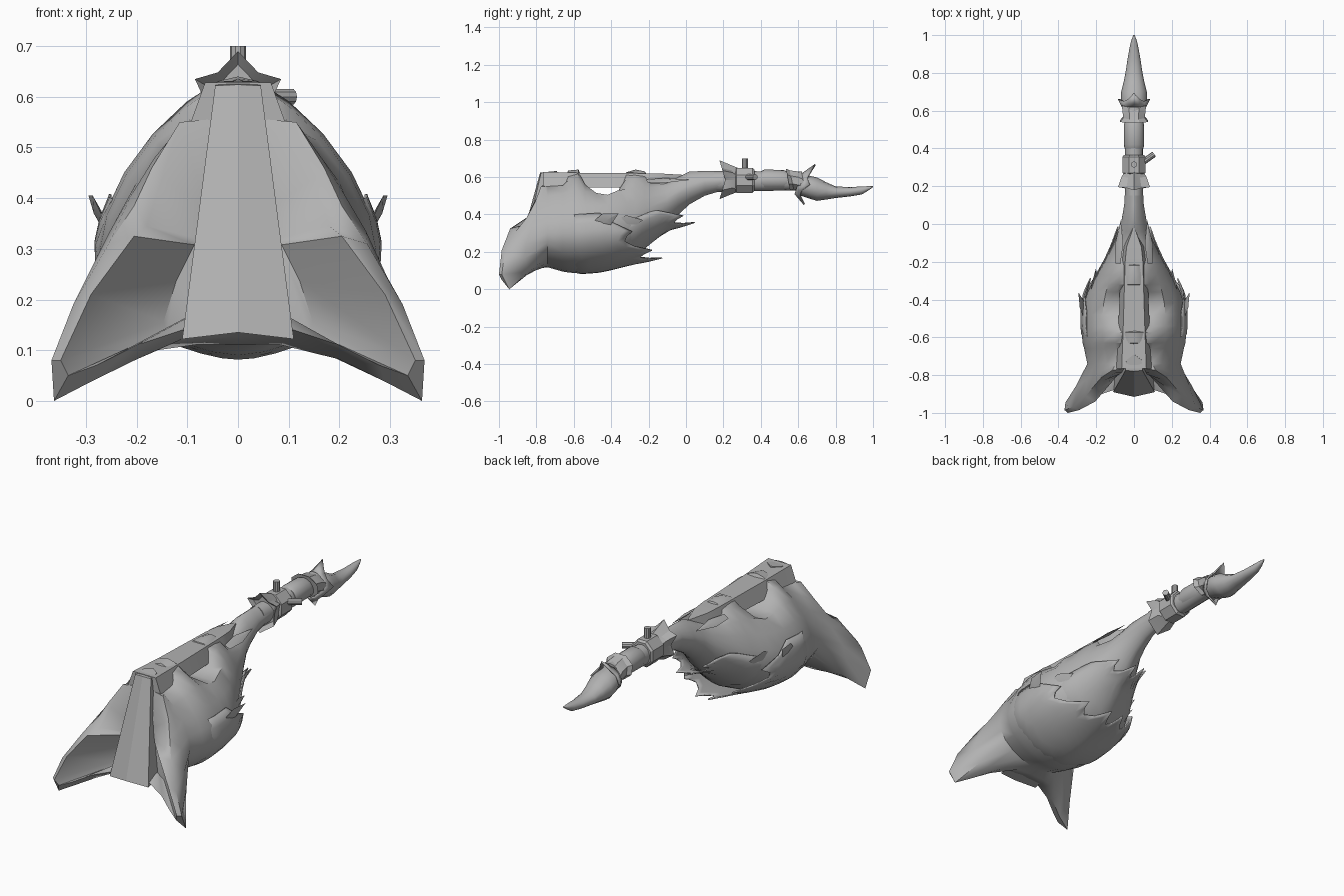
import bpy, bmesh, math
from mathutils import Vector

if "Cube" in bpy.data.objects:
    bpy.data.objects.remove(bpy.data.objects["Cube"])

grey = bpy.data.materials.new("plain_grey")
grey.diffuse_color = (0.45, 0.45, 0.45, 1)
grey.use_nodes = True
grey.node_tree.nodes["Principled BSDF"].inputs["Base Color"].default_value = grey.diffuse_color


def make(name, verts, faces, angle=35):
    me = bpy.data.meshes.new(name)
    me.from_pydata([tuple(v) for v in verts], [], faces)
    bm = bmesh.new()
    bm.from_mesh(me)
    bmesh.ops.remove_doubles(bm, verts=bm.verts, dist=0.0004)
    bmesh.ops.recalc_face_normals(bm, faces=bm.faces)
    bm.to_mesh(me)
    bm.free()
    ob = bpy.data.objects.new(name, me)
    bpy.context.collection.objects.link(ob)
    me.materials.append(grey)
    bpy.ops.object.select_all(action='DESELECT')
    ob.select_set(True)
    bpy.context.view_layer.objects.active = ob
    bpy.ops.object.shade_smooth_by_angle(angle=math.radians(angle))
    return ob


def loft(name, rings, angle=35, caps=True):
    n = len(rings[0])
    verts = [p for r in rings for p in r]
    faces = [(i * n + j, i * n + (j + 1) % n, (i + 1) * n + (j + 1) % n, (i + 1) * n + j)
             for i in range(len(rings) - 1) for j in range(n)]
    if caps:
        faces += [tuple(range(n)), tuple(range(len(verts) - n, len(verts)))]
    return make(name, verts, faces, angle)


def mirror_ring(half):
    return half + [(-x, y, z) for x, y, z in half[-2:0:-1]]


def curve_point(sec, t):
    """Point on an egg section; t runs 0 (top) to 1 (bottom)."""
    y, w, top, bot, mid, cap = sec
    a = math.pi * (0.5 - t)
    p = 1.45 if a > 0 else 1.2
    x = w * max(math.cos(a), 0) ** p
    s = math.sin(a)
    z = mid + (top - mid) * s ** 1.2 if a > 0 else mid + (mid - bot) * s
    return (x, y, min(z, cap))


def lerp_sec(table, y):
    for a, b in zip(table, table[1:]):
        if y <= b[0]:
            k = max((y - a[0]) / (b[0] - a[0]), 0)
            return [y] + [p + (q - p) * k for p, q in zip(a[1:], b[1:])]
    return [y] + list(table[-1][1:])


# body: y, half width, top, bottom, widest height, flat cap height
body = [(-.74, .247, .60, .118, .30, .55), (-.66, .264, .62, .095, .30, .555),
        (-.63, .272, .635, .09, .30, .635), (-.575, .277, .645, .085, .30, .64),
        (-.54, .278, .64, .086, .30, .56), (-.48, .275, .64, .09, .30, .515),
        (-.42, .265, .64, .105, .31, .505), (-.36, .245, .64, .13, .32, .53),
        (-.32, .225, .64, .15, .33, .625), (-.27, .20, .64, .18, .35, .64),
        (-.22, .172, .635, .225, .38, .63), (-.19, .152, .62, .25, .40, .57),
        (-.10, .105, .60, .33, .46, .57), (-.04, .08, .61, .40, .51, .60),
        (.02, .066, .63, .455, .54, .64), (.10, .052, .632, .50, .57, .64),
        (.20, .046, .632, .53, .58, .64)]
N = 12
rim_outer = [(0, -.76, .56), (.06, -.765, .555), (.115, -.775, .55), (.17, -.81, .46),
             (.205, -.85, .385), (.255, -.91, .31), (.325, -.97, .19), (.368, -.985, .08),
             (.363, -.945, 0), (.29, -.92, .038), (.20, -.87, .082), (.11, -.84, .122), (0, -.83, .128)]
rim_inner = [(0, -.775, .51), (.06, -.775, .51), (.10, -.79, .505), (.15, -.825, .44),
             (.18, -.87, .345), (.205, -.94, .325), (.29, -.985, .21), (.35, -1, .08),
             (.335, -.985, .05), (.28, -.955, .07), (.20, -.91, .11), (.11, -.88, .14), (0, -.87, .145)]
cavity = [(x * .42, -.785 + .1 * (y + .78), .28 + (z - .28) * .62) for x, y, z in rim_inner]
rings = [mirror_ring(r) for r in (cavity, rim_inner, rim_outer)]
half = [curve_point(body[0], j / N) for j in range(N + 1)]
# rounded transition from the flared lobes to the body
rings.append(mirror_ring([((a[0] + b[0]) / 2 + .008 * math.sin(math.pi * j / N), (a[1] + b[1]) / 2,
                           (a[2] + b[2]) / 2 - .012 * (j > 7)) for j, (a, b) in enumerate(zip(rim_outer, half))]))
rings += [mirror_ring([curve_point(s, j / N) for j in range(N + 1)]) for s in body]
loft("body_shell", rings, 45)


# plumage layers: lower half sheets with a jagged rear edge that flares off the body
def layer(name, table, start, end, pull, reach, spike, cols=24, rows=9):
    verts, faces = [], []
    for c in range(cols + 1):
        u = c / cols * 2 - 1
        tip = end - spike * (0, .75, 1, .6)[(c + 2) % 4] - pull * abs(u) ** 2
        t = 1 - abs(u) * reach
        for r in range(rows + 1):
            x, y, z = curve_point(lerp_sec(table, start + (tip - start) * r / rows), t)
            verts.append((math.copysign(x, u), y, z))
    for c in range(cols):
        for r in range(rows):
            a = c * (rows + 1) + r
            faces.append((a, a + 1, a + rows + 2, a + rows + 1))
    make(name, verts, faces).modifiers.new("thickness", 'SOLIDIFY').thickness = .006


layer("belly_layer", [(-.66, .25, .6, .112, .30, 9), (-.58, .281, .635, .082, .30, 9),
                      (-.55, .284, .64, .081, .30, 9), (-.45, .283, .64, .09, .31, 9),
                      (-.36, .27, .62, .112, .31, 9), (-.28, .23, .58, .132, .30, 9),
                      (-.12, .14, .45, .16, .27, 9)], -.66, -.12, .24, .62, .10)
layer("neck_layer", [(-.36, .235, .64, .15, .32, 9), (-.27, .205, .64, .174, .35, 9),
                     (-.19, .16, .62, .243, .39, 9), (-.10, .118, .56, .312, .42, 9),
                     (.06, .07, .48, .352, .41, 9)], -.34, .055, .12, .55, .09, 16)


# leaf shaped feathers, on both sides
def feather(name, base, tip, width, out):
    for side in (1, -1):
        b, t, o = [Vector((v[0] * side, v[1], v[2])) for v in (base, tip, out)]
        d = t - b
        w = d.cross(o).normalized() * width
        o = o.normalized() * .008
        m = b + d * .45
        make(name, [b - w * .6, b + w * .6, m + w, t, m - w, m + o, m - o],
             [(0, 1, 5), (1, 2, 5), (2, 3, 5), (3, 4, 5), (4, 0, 5),
              (1, 0, 6), (2, 1, 6), (3, 2, 6), (4, 3, 6), (0, 4, 6)], 20)


feather("side_feather", (.262, -.48, .345), (.295, -.36, .405), .04, (1, 0, -.3))
feather("side_feather", (.222, -.38, .34), (.20, -.23, .37), .045, (1, 0, -.3))
feather("top_feather", (.085, -.21, .58), (.07, .02, .585), .025, (.6, 0, 1))

# rail along the back, tapering to a point
rail = []
for y, k, zt in ((-.765, 1, .628), (-.55, .88, .622), (-.2, .72, .62), (-.12, .6, .618), (-.02, .06, .612)):
    rail.append([(-.065 * k, y, zt), (.065 * k, y, zt), (.095 * k, y, .545), (-.095 * k, y, .545)])
loft("back_rail", rail, 20)

# tapered spine in the mouth
loft("mouth_spine", [
    [(-.11, -.89, .122), (0, -.915, .135), (.11, -.89, .122), (.10, -.74, .15), (0, -.70, .13), (-.10, -.74, .15)],
    [(-.045, -.775, .622), (0, -.78, .624), (.045, -.775, .622), (.04, -.72, .63), (0, -.69, .632), (-.04, -.72, .63)]], 20)


# round sections along the handle: y, half width, top, bottom
def tube(name, secs, n=12, angle=35, turn=0, slant=0):
    rings = []
    for y, w, top, bot in secs:
        ring = []
        for j in range(n):
            a = 2 * math.pi * (j + turn) / n
            ring.append((w * math.cos(a), y + slant * math.sin(a),
                         (top + bot) / 2 + (top - bot) / 2 * math.sin(a)))
        rings.append(ring)
    return loft(name, rings, angle)


tube("handle", [(.15, .046, .632, .52), (.62, .05, .63, .53)], 16)
tube("grip", [(.40, .05, .63, .535), (.42, .054, .64, .53), (.52, .054, .638, .53), (.54, .05, .63, .535)], 16)
tube("valve_collar", [(.265, .058, .645, .52), (.27, .066, .655, .51), (.355, .066, .655, .51), (.365, .058, .645, .52)], 8, 25, .5)
tube("upper_collar", [(.545, .08, .65, .525), (.565, .062, .64, .53), (.605, .066, .635, .52), (.63, .07, .625, .505)], 8, 20, .5, -.012)
tube("nozzle", [(.60, .055, .615, .505), (.66, .07, .607, .485), (.70, .068, .598, .473), (.75, .055, .572, .48),
                (.80, .045, .55, .488), (.88, .033, .546, .497), (.94, .022, .55, .507), (.97, .015, .551, .525),
                (1.0, .004, .551, .546)], 12, 45)

# pointed flared cuff on the handle
star = [(0, .69), (.04, .648), (.085, .635), (.062, .585), (.07, .53), (0, .482)]
loft("lower_cuff", [mirror_ring([(x * k, y + .03 * (1 - abs(z - .585) / .1), .585 + (z - .585) * k) for x, z in star])
                    for y, k in ((.20, .75), (.18, 1), (.235, .78))]
     + [mirror_ring([(.052 * math.sin(i * math.pi / 5), .275, .585 + .065 * math.cos(i * math.pi / 5))
                     for i in range(6)])], 20)

# pointed crown behind the nozzle
n = 12
inner, outer = [], []
for j in range(n):
    a = 2 * math.pi * j / n + math.pi / 2
    c, s = math.cos(a), math.sin(a)
    spike = j % 3 == 0
    r = .085 if spike else .068
    inner.append((.056 * c, .60 + .02 * s, .565 + .056 * s))
    outer.append((r * c, .645 + .03 * s + (.015 if spike else -.012), .56 + (r + .025 * spike) * s))
ob = loft("spiked_crown", [inner, outer], 20, False)
ob.modifiers.new("thickness", 'SOLIDIFY').thickness = .008


# valve pegs
def peg(name, a, b, r):
    a, b = Vector(a), Vector(b)
    q = (b - a).to_track_quat('Z', 'Y')
    loft(name, [[p + q @ Vector((r * math.cos(i * math.pi / 5), r * math.sin(i * math.pi / 5), 0))
                 for i in range(10)] for p in (a, b)])


peg("top_peg", (0, .315, .63), (0, .315, .70), .016)
peg("side_peg", (.03, .315, .60), (.107, .37, .60), .016)
